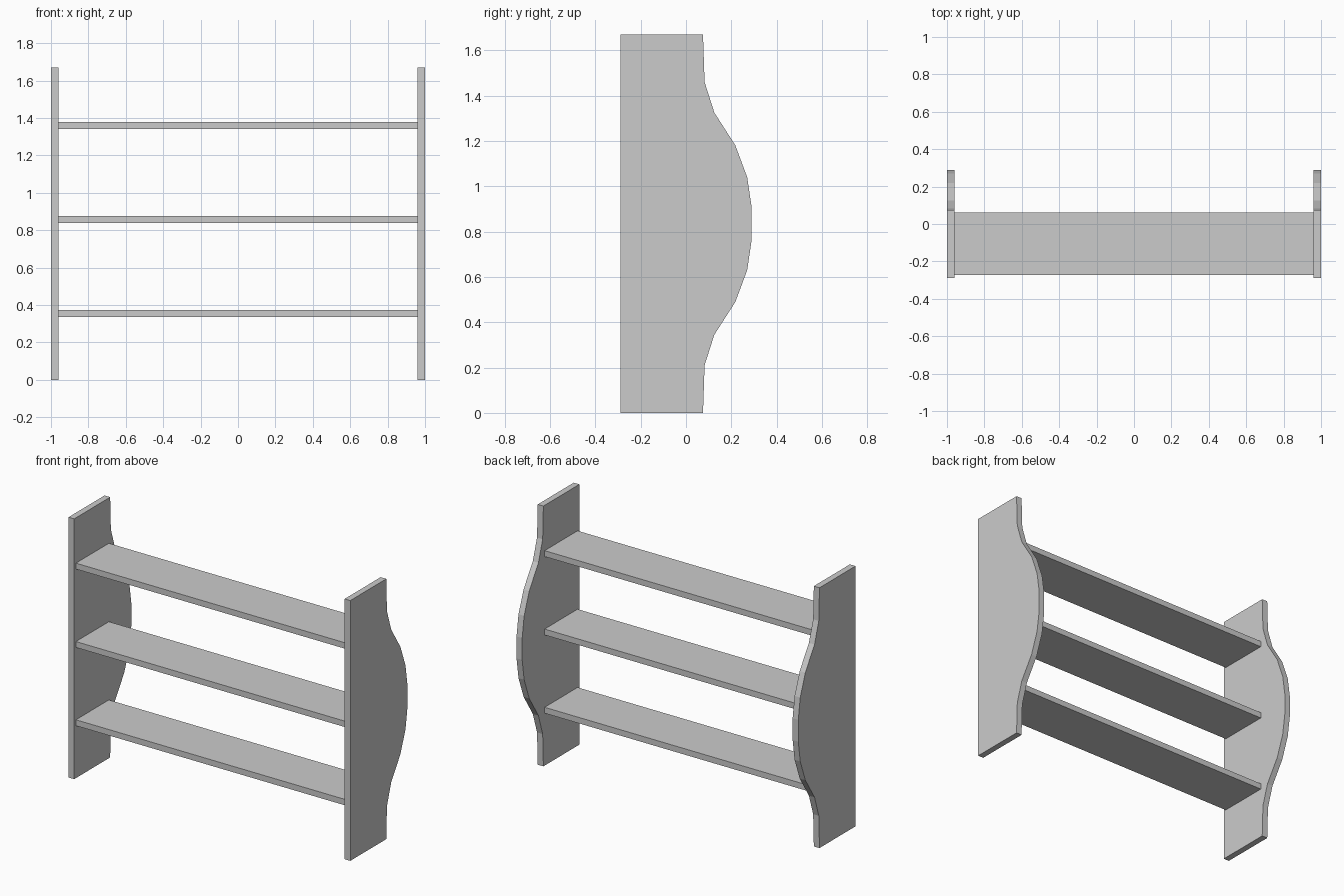
import bpy, bmesh

if "Cube" in bpy.data.objects:
    bpy.data.objects.remove(bpy.data.objects["Cube"])

HEIGHT = 1.67
INNER, OUTER = 0.96, 1.0


def finish(name, bm):
    bmesh.ops.recalc_face_normals(bm, faces=bm.faces)
    mesh = bpy.data.meshes.new(name)
    bm.to_mesh(mesh)
    bm.free()
    obj = bpy.data.objects.new(name, mesh)
    bpy.context.collection.objects.link(obj)
    return obj


def extruded_profile(name, points, x0, x1):
    """Extrude a (y, z) outline along x."""
    bm = bmesh.new()
    face = bm.faces.new([bm.verts.new((x0, y, z)) for y, z in points])
    out = bmesh.ops.extrude_face_region(bm, geom=[face])
    verts = [g for g in out["geom"] if isinstance(g, bmesh.types.BMVert)]
    bmesh.ops.translate(bm, verts=verts, vec=(x1 - x0, 0, 0))
    # extrusion keeps the starting face as the other cap
    return finish(name, bm)


# Upper half of the bulging back edge, mirrored about mid height
upper = [(0.29, 0.905), (0.27, 1.04), (0.218, 1.18),
         (0.125, 1.325), (0.082, 1.46), (0.075, HEIGHT)]
lower = [(y, HEIGHT - z) for y, z in reversed(upper)]
outline = [(-0.29, 0)] + lower + upper + [(-0.29, HEIGHT)]

# Side panels
extruded_profile("side_panel_right", outline, INNER, OUTER)
extruded_profile("side_panel_left", outline, -OUTER, -INNER)

# Shelves
for label, z in (("bottom", 0.355), ("middle", 0.857), ("top", 1.36)):
    z0, z1 = z - 0.019, z + 0.019
    extruded_profile(label + "_shelf",
                     [(-0.272, z0), (0.062, z0), (0.062, z1), (-0.272, z1)],
                     -INNER, INNER)
